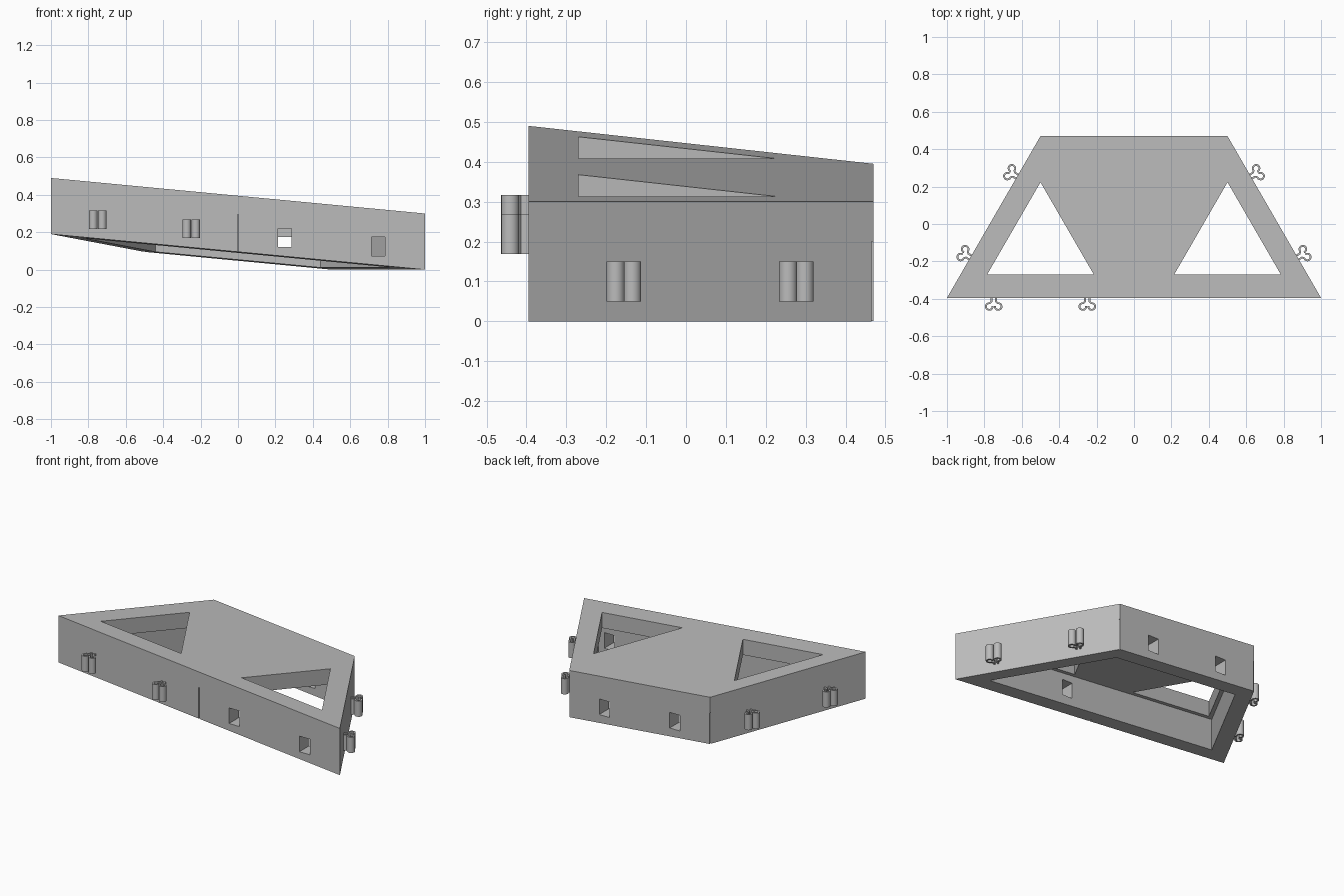
import bpy, bmesh
from math import sin, cos, radians, pi
from mathutils import Vector

if "Cube" in bpy.data.objects:
    bpy.data.objects.remove(bpy.data.objects["Cube"], do_unlink=True)

grey = bpy.data.materials.new("light grey plastic")
grey.use_nodes = True
grey.diffuse_color = (0.5, 0.5, 0.5, 1)
grey.node_tree.nodes["Principled BSDF"].inputs["Base Color"].default_value = (0.5, 0.5, 0.5, 1)

FRONT, BACK, H, WALL = -0.395, 0.47, 0.30, 0.10


def base(x, y):
    """Height of the tilted underside."""
    return 0.095 * (1 - x) - 0.0549 * (y - FRONT)


def prism(name, pts, z0, z1, height=base):
    """Vertical prism whose ends follow the given height field."""
    bm = bmesh.new()
    low = [bm.verts.new((x, y, z0 + height(x, y))) for x, y in pts]
    top = [bm.verts.new((x, y, z1 + height(x, y))) for x, y in pts]
    bm.faces.new(low[::-1])
    bm.faces.new(top)
    n = len(pts)
    for i in range(n):
        j = (i + 1) % n
        bm.faces.new((low[i], low[j], top[j], top[i]))
    bmesh.ops.recalc_face_normals(bm, faces=bm.faces)
    mesh = bpy.data.meshes.new(name)
    bm.to_mesh(mesh)
    bm.free()
    mesh.materials.append(grey)
    ob = bpy.data.objects.new(name, mesh)
    bpy.context.collection.objects.link(ob)
    return ob


def cut(target, cutter):
    cutter.hide_render = True
    mod = target.modifiers.new("cut", "BOOLEAN")
    mod.operation, mod.solver, mod.object = "DIFFERENCE", "EXACT", cutter
    bpy.context.view_layer.objects.active = target
    bpy.ops.object.modifier_apply(modifier=mod.name)
    bpy.data.objects.remove(cutter, do_unlink=True)


def trapezoid(w):
    """Half-hexagon outline moved inward by w."""
    a, b = 1 - w * 3 ** 0.5, 0.5 - w / 3 ** 0.5
    return [(-a, FRONT + w), (a, FRONT + w), (b, BACK - w), (-b, BACK - w)]


def rect(x, y, w, d):
    return [(x - w, y - d), (x + w, y - d), (x + w, y + d), (x - w, y + d)]


# Tilted hollow shell, open underneath
shell = prism("shell", trapezoid(0), 0, H)
cut(shell, prism("cavity", trapezoid(WALL), -0.2, H - 0.1))

# Triangular windows in the top plate
for s in (-1, 1):
    tri = [(s * 0.5 - 0.285, -0.27), (s * 0.5 + 0.285, -0.27), (s * 0.5, 0.223)]
    cut(shell, prism("window_cutter", tri, 0.1, 0.5))

# Rectangular sockets through the front and back walls
for x, y, mid in ((0.25, FRONT, 0.05), (0.75, FRONT, 0.05),
                  (0.25, BACK, -0.05), (-0.25, BACK, -0.05)):
    level = base(x, y)
    cut(shell, prism("socket_cutter", rect(x, y + mid, 0.037, 0.07),
                     0.05, 0.15, lambda u, v: level))

# Thin seam grooves where the three sections meet
for x, y in ((0, FRONT), (0.5, BACK), (-0.5, BACK)):
    cut(shell, prism("seam_cutter", rect(x, y, 0.003, 0.02), -0.1, 0.2))


# Snap clips: two curled arms on a narrow neck
def clip_arm(name, x, y, out, side):
    path = [Vector((0.012, -0.006)), Vector((0.012, 0.02))]
    for i in range(13):
        a = radians(-100 + 290 * i / 12)
        path.append(Vector((0.024 + 0.018 * cos(a), 0.046 + 0.018 * sin(a))))
    left, right = [], []
    for i, p in enumerate(path):
        t = (path[min(i + 1, len(path) - 1)] - path[max(i - 1, 0)]).normalized()
        n = Vector((-t.y, t.x)) * 0.005
        left.append(p + n)
        right.append(p - n)
    along = Vector((-out.y, out.x)) * side
    pts = [Vector((x, y)) + along * p.x + out * p.y for p in left + right[::-1]]
    level = base(x, y)
    ob = prism(name, pts, 0.05, 0.15, lambda u, v: level)
    bpy.ops.object.select_all(action="DESELECT")
    ob.select_set(True)
    bpy.context.view_layer.objects.active = ob
    bpy.ops.object.shade_smooth_by_angle(angle=pi / 5)


spots = [("front", x, FRONT, Vector((0, -1))) for x in (-0.75, -0.25)]
for s, label in ((1, "left"), (-1, "right")):
    for t in (0.25, 0.75):
        spots.append((label, s * (1 - 0.5 * t), FRONT + (BACK - FRONT) * t,
                      Vector((s * cos(pi / 6), 0.5))))
for label, x, y, out in spots:
    for side in (-1, 1):
        clip_arm(label + "_clip_arm", x, y, out, side)
